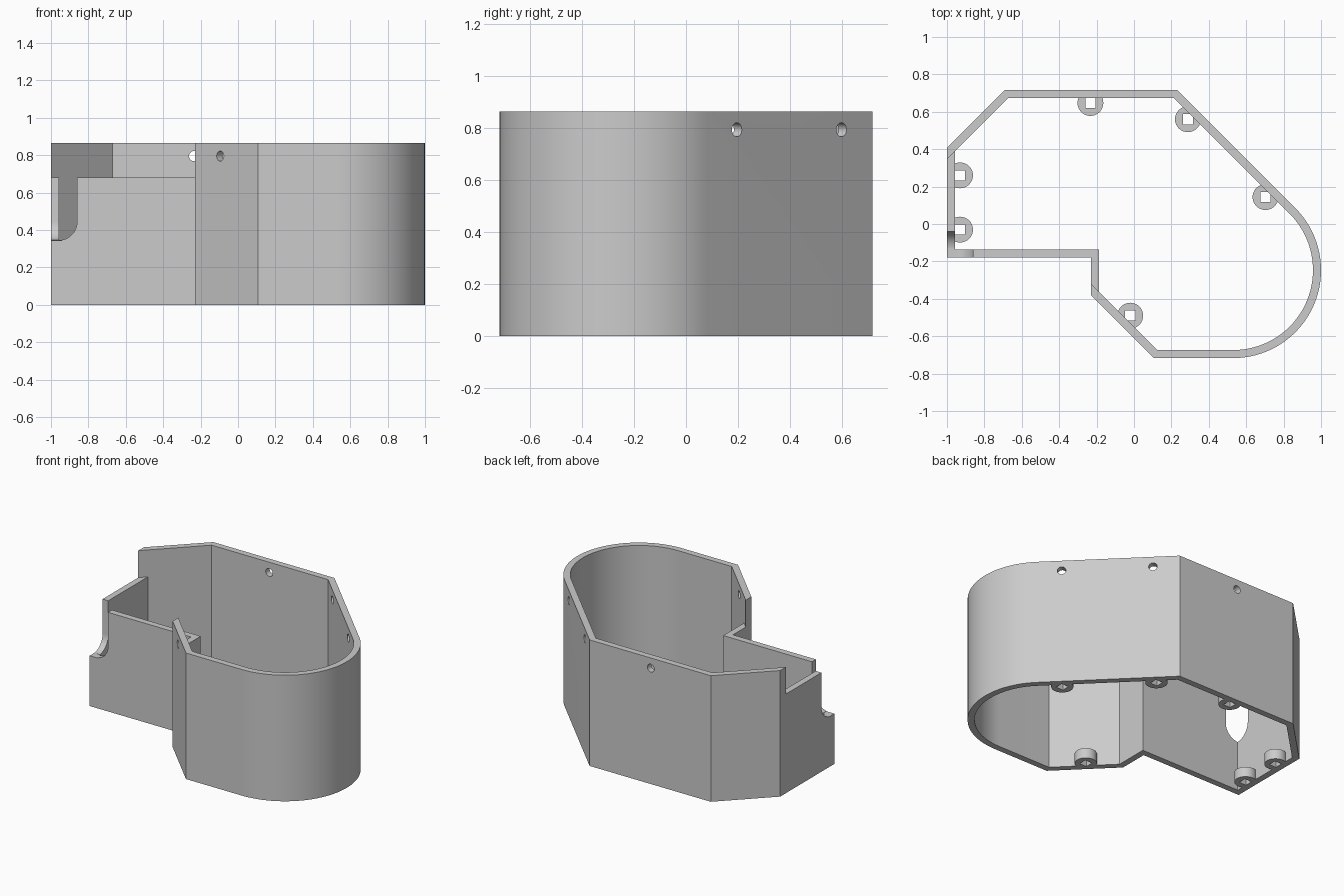
import bpy, bmesh
from math import cos, sin, radians, pi
from mathutils import Matrix, Vector

cube = bpy.data.objects.get("Cube")
if cube:
    bpy.data.objects.remove(cube, do_unlink=True)

gray = bpy.data.materials.new("light gray plastic")
gray.use_nodes = True
gray.diffuse_color = (0.6, 0.6, 0.6, 1)
gray.node_tree.nodes["Principled BSDF"].inputs["Base Color"].default_value = (0.6, 0.6, 0.6, 1)

WALL, TOP, STEP, NOTCH = 0.043, 0.865, 0.68, 0.345


def arc(cx, cy, r, start, end, n):
    angles = [radians(start + (end - start) * i / n) for i in range(n + 1)]
    return [(cx + r * cos(a), cy + r * sin(a)) for a in angles]


def circle(r, n=40):
    return arc(0, 0, r, 0, 360, n)[:-1]


def inset(points, t):
    """Offset a counterclockwise outline inward with mitred corners."""
    result = []
    for i, p in enumerate(points):
        a, b, c = Vector(points[i - 1]), Vector(p), Vector(points[(i + 1) % len(points)])
        d1, d2 = (b - a).normalized(), (c - b).normalized()
        n1, n2 = Vector((-d1.y, d1.x)), Vector((-d2.y, d2.x))
        result.append(b + t * (n1 + n2) / (1 + n1.dot(n2)))
    return result


def prism(name, points, low, high, matrix=Matrix()):
    """Extrude a counterclockwise outline along local z."""
    bm = bmesh.new()
    base = bm.faces.new([bm.verts.new((p[0], p[1], low)) for p in points])
    grown = bmesh.ops.extrude_face_region(bm, geom=[base])["geom"]
    bmesh.ops.translate(bm, vec=(0, 0, high - low),
                        verts=[v for v in grown if isinstance(v, bmesh.types.BMVert)])
    bmesh.ops.recalc_face_normals(bm, faces=bm.faces)
    bm.transform(matrix)
    mesh = bpy.data.meshes.new(name)
    bm.to_mesh(mesh)
    bm.free()
    mesh.materials.append(gray)
    obj = bpy.data.objects.new(name, mesh)
    bpy.context.collection.objects.link(obj)
    return obj


def combine(target, tool, operation="DIFFERENCE"):
    tool.hide_render = True
    mod = target.modifiers.new(operation.lower(), "BOOLEAN")
    mod.operation, mod.solver, mod.object = operation, "EXACT", tool
    bpy.context.view_layer.objects.active = target
    bpy.ops.object.modifier_apply(modifier=mod.name)
    bpy.data.objects.remove(tool, do_unlink=True)


# Hollow housing wall, open at top and bottom
outline = [(-1, 0.407), (-0.69, 0.717), (-1, -0.18)]
outline = ([(-1, -0.18), (-0.23, -0.18), (-0.23, -0.38), (0.107, -0.717)]
           + arc(0.53, -0.247, 0.47, -90, 45, 36)
           + [(0.23, 0.717), (-0.69, 0.717), (-1, 0.407)])
housing = prism("housing_wall", outline, 0, TOP)
combine(housing, prism("cavity_cutter", inset(outline, WALL), -0.1, 1))

# Lowered rim along the left-hand and stepped walls
rim = [(-1.1, -0.249), (-0.3, -0.249), (-0.17, -0.379), (-0.17, -0.12),
       (-0.93, -0.12), (-0.93, 0.416), (-1.1, 0.246)]
combine(housing, prism("rim_cutter", rim, STEP, 1))


# Rounded notch through both walls of the front corner
def notch(start, end):
    return ([(start, NOTCH)] + arc(end - 0.1, NOTCH + 0.1, 0.1, -90, 0, 12)
            + [(end, 0.75), (start, 0.75)])


combine(housing, prism("front_notch_cutter", notch(-1.1, -0.86), 0.13, 0.3,
                       Matrix.Rotation(pi / 2, 4, "X")))
side_axes = Matrix(((0, 0, 1, 0), (1, 0, 0, 0), (0, 1, 0, 0), (0, 0, 0, 1)))
combine(housing, prism("side_notch_cutter", notch(-0.3, -0.04), -1.1, -0.94, side_axes))

# Screw bosses with square openings at the base
for x, y in [(-0.93, 0.26), (-0.93, -0.03), (-0.233, 0.647),
             (0.288, 0.56), (0.703, 0.144), (-0.02, -0.49)]:
    place = Matrix.Translation((x, y, 0))
    h = 0.027
    combine(housing, prism("boss", circle(0.069), 0, 0.07, place), "UNION")
    combine(housing, prism("boss_cutter", [(-h, -h), (h, -h), (h, h), (-h, h)],
                           -0.1, 0.075, place))

# Round screw holes near the upper rim
for x, y, normal in [(-0.235, 0.7, (0, 1, 0)), (0.34, 0.59, (1, 1, 0)),
                     (0.743, 0.187, (1, 1, 0)), (-0.08, -0.5, (1, 1, 0))]:
    turn = Vector(normal).to_track_quat("Z", "Y").to_matrix().to_4x4()
    combine(housing, prism("hole_cutter", circle(0.027, 24), -0.1, 0.1,
                           Matrix.Translation((x, y, 0.795)) @ turn))

# Smooth curved walls, crisp corners
bpy.ops.object.select_all(action="DESELECT")
housing.select_set(True)
bpy.context.view_layer.objects.active = housing
bpy.ops.object.shade_smooth_by_angle(angle=radians(30))
